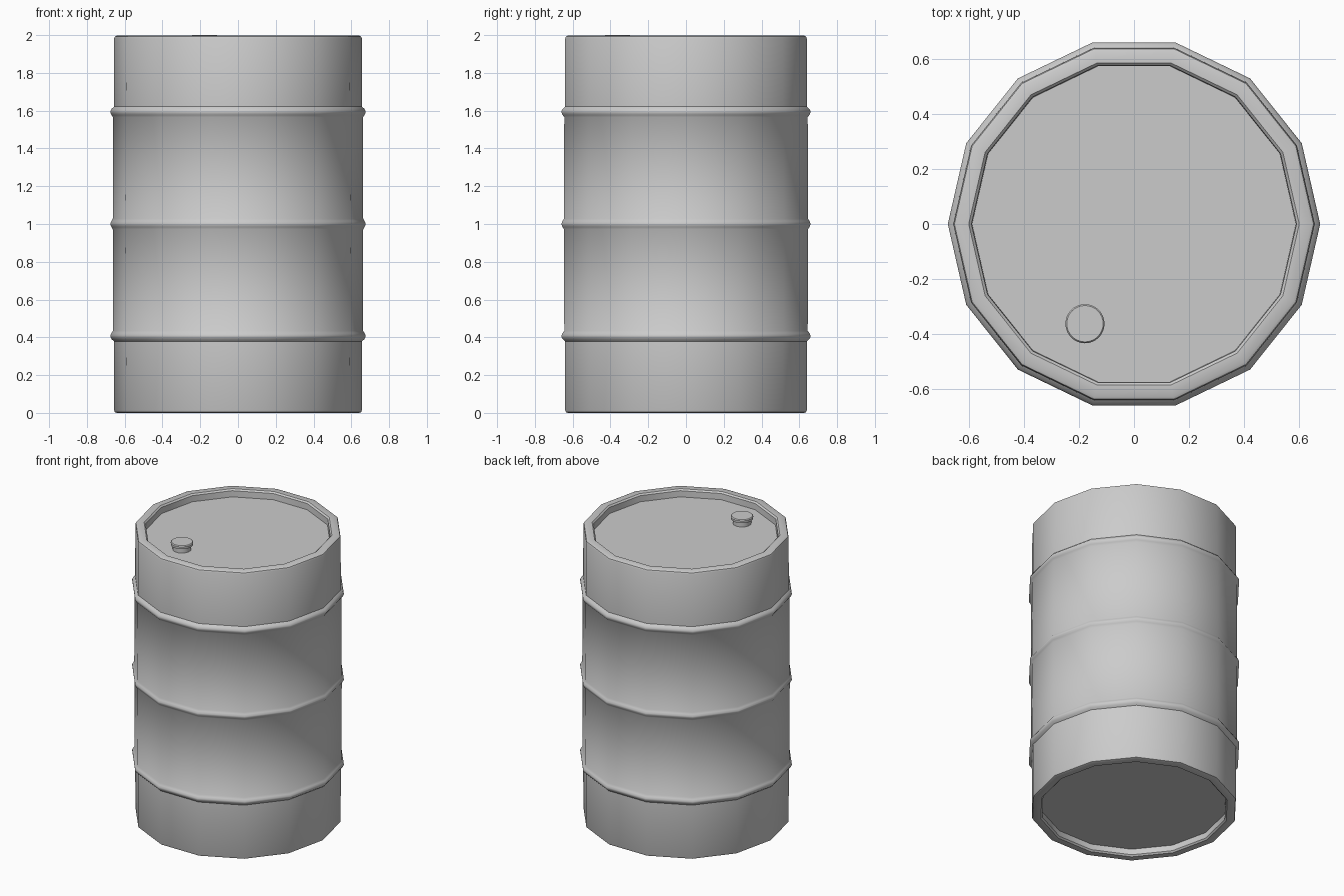
import bpy, bmesh, math

if "Cube" in bpy.data.objects:
    bpy.data.objects.remove(bpy.data.objects["Cube"])


def lathe(name, profile, sides, centre=(0, 0)):
    """Revolve an (r, z) profile and close both ends with flat faces."""
    bm = bmesh.new()
    rings = []
    for r, z in profile:
        rings.append([bm.verts.new((centre[0] + r * math.cos(2 * math.pi * i / sides),
                                    centre[1] + r * math.sin(2 * math.pi * i / sides), z))
                      for i in range(sides)])
    for a, b in zip(rings, rings[1:]):
        for i in range(sides):
            j = (i + 1) % sides
            bm.faces.new((a[i], a[j], b[j], b[i]))
    bm.faces.new(rings[0][::-1])
    bm.faces.new(rings[-1])
    bmesh.ops.recalc_face_normals(bm, faces=bm.faces)
    mesh = bpy.data.meshes.new(name)
    bm.to_mesh(mesh)
    bm.free()
    ob = bpy.data.objects.new(name, mesh)
    bpy.context.collection.objects.link(ob)
    bpy.ops.object.select_all(action='DESELECT')
    ob.select_set(True)
    bpy.context.view_layer.objects.active = ob
    bpy.ops.object.shade_smooth_by_angle(angle=math.radians(40))
    return ob


# Barrel shell: recessed base, rolled lower rim, three hoops, rolled top rim, recessed lid
profile = [(0.59, 0.05), (0.59, 0.01), (0.6, 0.0), (0.642, 0.0), (0.652, 0.004), (0.656, 0.014)]
for z, below, above in ((0.407, 0.657, 0.661), (1.0, 0.663, 0.663), (1.593, 0.661, 0.657)):
    profile += [(below, z - 0.028), (0.67, z - 0.016), (0.676, z - 0.004),
                (0.676, z + 0.004), (0.67, z + 0.016), (above, z + 0.028)]
profile += [(0.656, 1.982), (0.652, 1.992), (0.642, 1.997), (0.6, 1.997), (0.59, 1.987), (0.588, 1.945)]
lathe("barrel_shell", profile, 14)

# Filler plug: narrow neck under a wider cap
lathe("filler_plug", [(0.058, 1.935), (0.058, 1.972), (0.07, 1.978), (0.071, 1.994), (0.066, 2.0)],
      32, (-0.178, -0.362))
